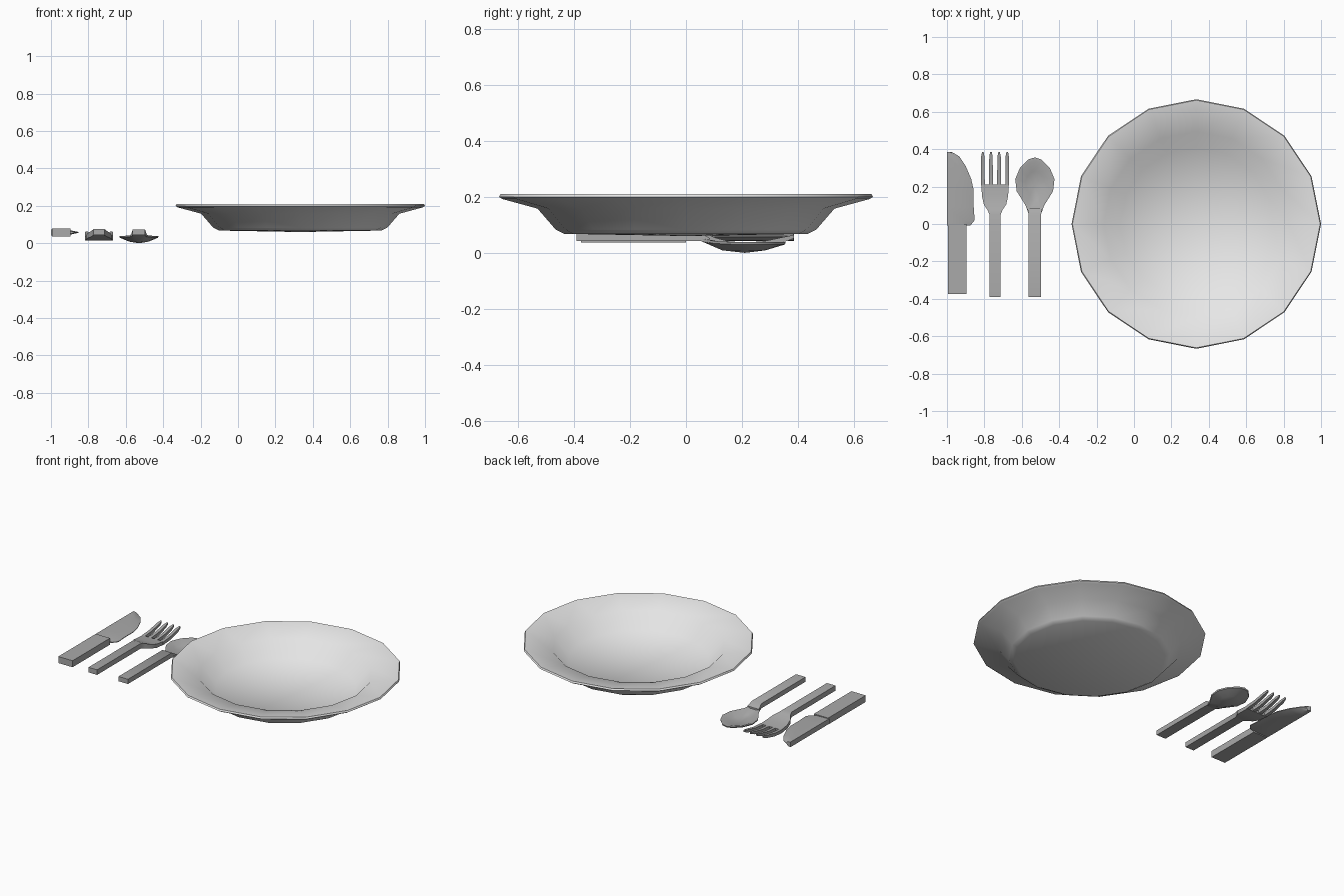
import bpy, bmesh, math

if "Cube" in bpy.data.objects:
    bpy.data.objects.remove(bpy.data.objects["Cube"])


def material(name, v):
    m = bpy.data.materials.new(name)
    m.diffuse_color = (v, v, v, 1)
    m.use_nodes = True
    m.node_tree.nodes["Principled BSDF"].inputs["Base Color"].default_value = m.diffuse_color
    return m


china = material("pale china", 0.8)
steel = material("grey steel", 0.4)


def finish(bm, name, mat, angle):
    bmesh.ops.recalc_face_normals(bm, faces=bm.faces[:])
    me = bpy.data.meshes.new(name)
    bm.to_mesh(me)
    bm.free()
    me.materials.append(mat)
    for p in me.polygons:
        p.use_smooth = True
    me.set_sharp_from_angle(angle=math.radians(angle))
    ob = bpy.data.objects.new(name, me)
    bpy.context.collection.objects.link(ob)
    return ob


def bridge(bm, a, b):
    n = len(a)
    for i in range(n):
        j = (i + 1) % n
        bm.faces.new((a[i], a[j], b[j], b[i]))


def loft(name, x, sections, angle=35):
    """Rectangular sections along y: (y, half width, bottom z, top z)."""
    bm = bmesh.new()
    rings = [[bm.verts.new((x + sx * w, y, z)) for sx, z in
              ((-1, lo), (1, lo), (1, hi), (-1, hi))] for y, w, lo, hi in sections]
    for a, b in zip(rings, rings[1:]):
        bridge(bm, a, b)
    bm.faces.new(rings[0])
    bm.faces.new(rings[-1])
    return finish(bm, name, steel, angle)


# Plate: 16-sided turned profile, from underside centre round to upper centre
profile = [(0.435, 0.068), (0.465, 0.083), (0.53, 0.158), (0.655, 0.192), (0.667, 0.2),
           (0.662, 0.21), (0.495, 0.177), (0.408, 0.088)]
bm = bmesh.new()
rings = [[bm.verts.new((0.333 + r * math.cos(i * math.pi / 8), r * math.sin(i * math.pi / 8), z))
          for i in range(16)] for r, z in profile]
for a, b in zip(rings, rings[1:]):
    bridge(bm, a, b)
for ring, z in ((rings[0], 0.06), (rings[-1], 0.083)):
    c = bm.verts.new((0.333, 0, z))
    for i in range(16):
        bm.faces.new((c, ring[i], ring[(i + 1) % 16]))
finish(bm, "plate", china, 50)

# Knife: box handle and a wedge blade, thick at the spine
loft("knife_handle", -0.945, [(-0.375, 0.05, 0.037, 0.078), (0.0, 0.05, 0.037, 0.078)])
blade = [(-0.008, -0.875), (0.02, -0.852), (0.09, -0.857), (0.18, -0.857), (0.24, -0.87),
         (0.31, -0.9), (0.362, -0.935), (0.383, -0.97), (0.386, -0.985)]
bm = bmesh.new()
rings = []
for y, edge in blade:
    belly = -1 + (edge + 1) * 0.62
    rings.append([bm.verts.new(p) for p in (
        (-1, y, 0.042), (belly, y, 0.044), (edge, y, 0.056),
        (edge, y, 0.06), (belly, y, 0.072), (-1, y, 0.074))])
for a, b in zip(rings, rings[1:]):
    bridge(bm, a, b)
bm.faces.new(rings[0])
bm.faces.new(rings[-1])
finish(bm, "knife_blade", steel, 35)

# Fork: handle flaring into the head, then four tapered tines
FX = -0.743
loft("fork_body", FX, [(-0.39, 0.03, 0.043, 0.075), (0.05, 0.03, 0.043, 0.075),
                       (0.075, 0.04, 0.036, 0.067), (0.105, 0.06, 0.028, 0.054),
                       (0.15, 0.07, 0.019, 0.042), (0.212, 0.073, 0.015, 0.036)])
for k in range(4):
    loft("fork_tine_%d" % (k + 1), FX + (k - 1.5) * 0.0435,
         [(0.205, 0.0105, 0.016, 0.036), (0.28, 0.01, 0.022, 0.042),
          (0.36, 0.009, 0.042, 0.059), (0.386, 0.004, 0.052, 0.064)])

# Spoon: handle and neck
SX = -0.53
loft("spoon_handle", SX, [(-0.39, 0.033, 0.043, 0.073), (0.05, 0.033, 0.043, 0.073),
                          (0.085, 0.04, 0.034, 0.052)])

# Spoon bowl: rim outline shrunk towards a low centre, above and below
half = [(0.05, 0.032), (0.1, 0.05), (0.175, 0.097), (0.24, 0.105), (0.3, 0.08), (0.345, 0.035)]
outline = [(w, y) for y, w in half] + [(0, 0.356)] + [(-w, y) for y, w in reversed(half)]
bm = bmesh.new()


def bowl_ring(s, z, neck):
    # the rim lifts a little to meet the neck
    return [bm.verts.new((SX + w * s, 0.21 + (y - 0.21) * s,
                          z + neck * max(0, (0.12 - y) / 0.07))) for w, y in outline]


rings = [bowl_ring(0.5, 0.009, 0), bowl_ring(0.98, 0.03, 0.012), bowl_ring(1, 0.038, 0.014),
         bowl_ring(0.88, 0.038, 0.012), bowl_ring(0.5, 0.02, 0)]
for a, b in zip(rings, rings[1:]):
    bridge(bm, a, b)
for ring, z in ((rings[0], 0.0), (rings[-1], 0.014)):
    c = bm.verts.new((SX, 0.21, z))
    for i in range(len(ring)):
        bm.faces.new((c, ring[i], ring[(i + 1) % len(ring)]))
finish(bm, "spoon_bowl", steel, 40)
